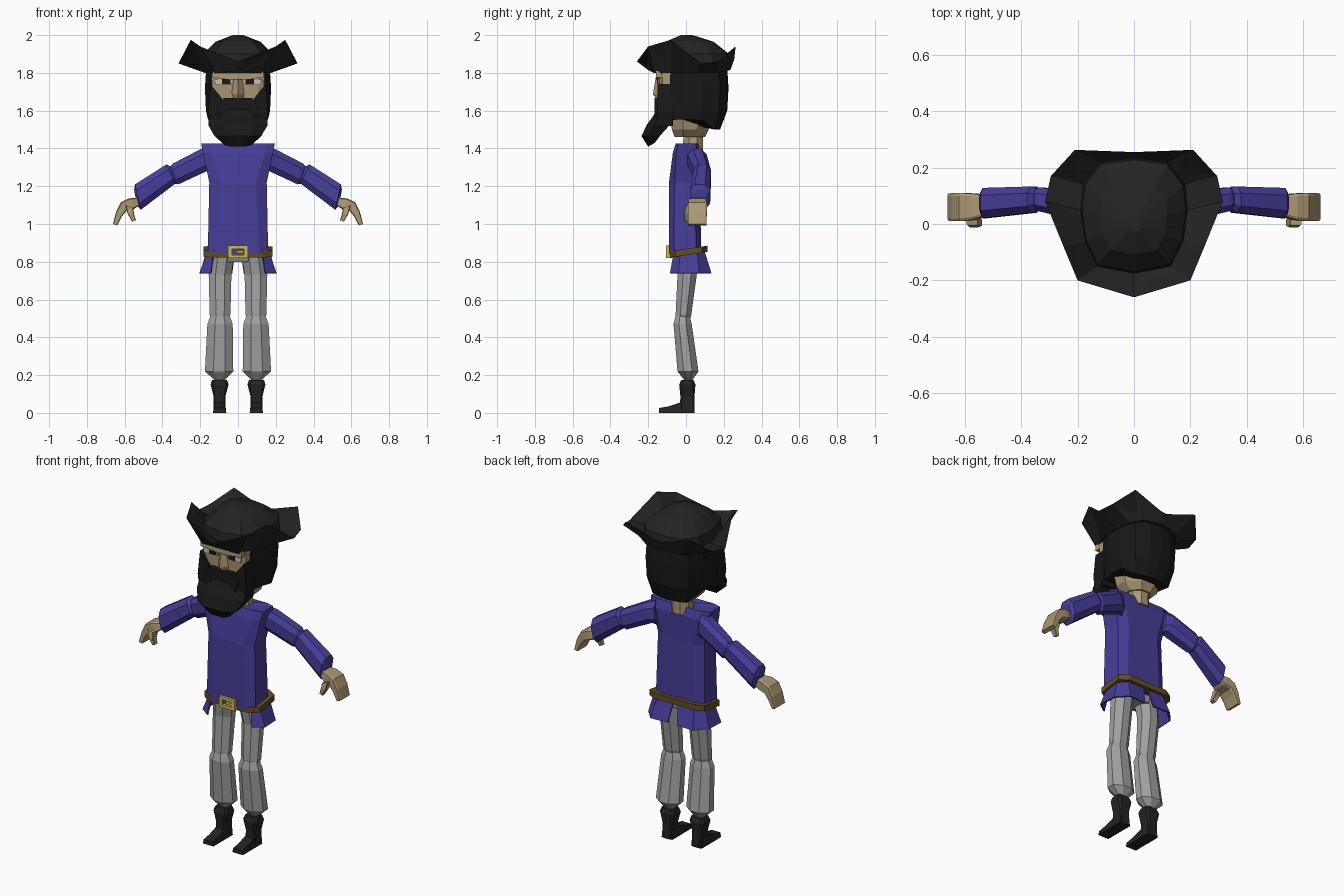
import bpy, bmesh, math
from mathutils import Vector


def mat(name, r, g, b):
    m = bpy.data.materials.new(name)
    m.diffuse_color = (r, g, b, 1)
    return m


HAT = mat("hat black", .017, .017, .017)
HAIR = mat("hair black", .009, .009, .009)
BLUE = mat("shirt blue", .062, .048, .32)
SKIN = mat("skin tan", .42, .32, .175)
GREY = mat("trouser grey", .36, .36, .36)
BELT = mat("belt brown", .13, .075, .014)
GOLD = mat("buckle gold", .60, .50, .08)
WHITE = mat("eye white", .55, .55, .50)


def finish(name, bm, material, mirror=False):
    bmesh.ops.recalc_face_normals(bm, faces=bm.faces)
    me = bpy.data.meshes.new(name)
    bm.to_mesh(me)
    bm.free()
    me.materials.append(material)
    ob = bpy.data.objects.new(name, me)
    bpy.context.collection.objects.link(ob)
    if mirror:
        md = ob.modifiers.new("mirror", 'MIRROR')
        md.use_mirror_merge = False
    return ob


def loft(name, rings, material, mirror=False, caps=(True, True), closed=True):
    """Skin a list of equally long point rings."""
    bm = bmesh.new()
    vs = [[bm.verts.new(p) for p in r] for r in rings]
    n = len(rings[0])
    for a, b in zip(vs, vs[1:]):
        for i in range(n if closed else n - 1):
            j = (i + 1) % n
            bm.faces.new((a[i], a[j], b[j], b[i]))
    if caps[0]:
        bm.faces.new(vs[0])
    if caps[1]:
        bm.faces.new(vs[-1])
    return finish(name, bm, material, mirror)


def oct_ring(x0, x1, y0, y1, z, c=.3, slope=0):
    """Chamfered rectangle at height z; slope tilts it along y."""
    dx, dy = (x1 - x0) * c, (y1 - y0) * c
    pts = [(x0 + dx, y0), (x1 - dx, y0), (x1, y0 + dy), (x1, y1 - dy),
           (x1 - dx, y1), (x0 + dx, y1), (x0, y1 - dy), (x0, y0 + dy)]
    return [(x, y, z + slope * y) for x, y in pts]


def arm_ring(xt, zt, xb, zb, y0, y1, c=.25):
    """Chamfered section between an upper and a lower edge."""
    t, b = Vector((xt, 0, zt)), Vector((xb, 0, zb))
    uv = [(c, 0), (1 - c, 0), (1, c), (1, 1 - c), (1 - c, 1), (c, 1), (0, 1 - c), (0, c)]
    return [t.lerp(b, v) + Vector((0, y0 + (y1 - y0) * u, 0)) for u, v in uv]


def full(half):
    """Complete a half ring running from front centre to back centre."""
    return half + [(-x, y, z) for x, y, z in half[-2:0:-1]]


def prism(name, pts, y0, y1, material, mirror=False):
    """Extrude an x-z outline from y0 to y1."""
    return loft(name, [[(x, y, z) for x, z in pts] for y in (y0, y1)], material, mirror)


# Hat: base, turned-up brim, crown
base = [(0, -.2, 1.815), (.12, -.17, 1.80), (.16, -.08, 1.80), (.175, .06, 1.80),
        (.165, .15, 1.80), (.11, .215, 1.81), (0, .235, 1.815)]
lip = [(0, -.26, 1.86), (.2, -.2, 1.94), (.25, -.08, 1.975), (.315, .08, 1.85),
       (.295, .17, 1.86), (.21, .263, 1.94), (0, .255, 1.87)]
crown = [(0, -.175), (.13, -.15), (.175, -.06), (.19, .05), (.18, .14), (.12, .22), (0, .235)]


def crown_ring(s, z):
    return full([(x * s, y * s, z) for x, y in crown])


loft("hat", [full(base), full(lip), crown_ring(1, 1.84), crown_ring(.97, 1.90),
             crown_ring(.62, 1.965), crown_ring(.15, 2.0)], HAT)

# Hair cap with a lower nape
hair = [(0, -.085), (.15, -.085), (.175, 0), (.172, .09), (.14, .18), (.07, .218), (0, .225)]
nape_z = [1.55, 1.55, 1.555, 1.55, 1.50, 1.50, 1.50]
nape_s = [1, 1, .96, .95, .85, .80, .80]
loft("hair", [full([(x * .96, y * .97, 1.83) for x, y in hair]),
              full([(x, y, 1.72) for x, y in hair]),
              full([(x * .97, y * .97, 1.60) for x, y in hair]),
              full([(x * s * .95, y * s, z) for (x, y), z, s in zip(hair, nape_z, nape_s)])], HAIR)

# Jaw, neck and face
loft("jaw", [oct_ring(-.13, .13, -.08, .13, 1.57), oct_ring(-.11, .11, -.075, .12, 1.50),
             oct_ring(-.07, .07, -.06, .10, 1.46)], SKIN)
loft("neck", [oct_ring(-.06, .06, -.02, .09, 1.38), oct_ring(-.055, .055, -.01, .09, 1.50)], SKIN)
loft("face", [oct_ring(-.135, .135, -.13, 0, 1.58, .12),
              oct_ring(-.14, .14, -.145, 0, 1.81, .12)], SKIN)
prism("brow", [(-.135, 1.775), (-.03, 1.765), (.03, 1.765), (.135, 1.775), (.135, 1.81), (-.135, 1.81)],
      -.16, -.10, SKIN)
loft("nose", [[(-.022, -.14, 1.79), (0, -.158, 1.79), (.022, -.14, 1.79)],
              [(-.035, -.135, 1.69), (0, -.175, 1.685), (.035, -.135, 1.69)],
              [(-.03, -.13, 1.65), (0, -.145, 1.65), (.03, -.13, 1.65)]], SKIN)
prism("eye", [(.032, 1.74), (.12, 1.735), (.125, 1.765), (.035, 1.768)], -.149, -.141, WHITE, True)
prism("pupil", [(.04, 1.742), (.085, 1.74), (.085, 1.768), (.04, 1.768)], -.153, -.147, HAIR, True)

# Beard: cheeks, moustache and jutting chin
prism("cheek_beard", [(.145, 1.74), (.085, 1.665), (.075, 1.52), (.15, 1.52), (.16, 1.6)],
      -.15, -.07, HAIR, True)
prism("moustache", [(0, 1.665), (.075, 1.668), (.11, 1.62), (.10, 1.55), (.07, 1.54), (.065, 1.60), (0, 1.61)],
      -.168, -.10, HAIR, True)


def beard_ring(w, yf, zf, yb, zb):
    ym, zm = yf * .65 + yb * .35, zf * .65 + zb * .35
    return [(-w, yb, zb), (-w, ym, zm), (-w * .5, yf, zf), (w * .5, yf, zf), (w, ym, zm), (w, yb, zb)]


loft("beard", [beard_ring(.12, -.135, 1.645, -.06, 1.63), beard_ring(.155, -.175, 1.57, -.07, 1.57),
               beard_ring(.155, -.205, 1.53, -.09, 1.52), beard_ring(.125, -.236, 1.465, -.135, 1.47),
               beard_ring(.07, -.20, 1.41, -.165, 1.43)], HAIR)

# Shirt body
loft("shirt", [oct_ring(-.16, .16, -.09, .08, .84, .15), oct_ring(-.152, .152, -.09, .075, 1.22, .18),
               oct_ring(-.185, .185, -.07, .08, 1.375, .12), oct_ring(-.195, .195, -.055, .065, 1.425, .12),
               oct_ring(-.07, .07, -.045, .06, 1.405, .2)], BLUE)

# Shirt tails: flared flap open at the front and back
tail = [(.13, -.065, .145, -.085), (.165, -.03, .205, -.04), (.17, .06, .20, .07),
        (.12, .10, .14, .135), (.015, .10, .03, .13)]
flap = loft("shirt_tail", [[(a, b, .85) for a, b, c, d in tail],
                           [(c, d, .74) for a, b, c, d in tail]], BLUE, True, (False, False), False)
flap.modifiers.new("cloth", 'SOLIDIFY').thickness = .008

# Belt and buckle
outer = [oct_ring(-.182, .182, -.085, .115, z, .15, .15) for z in (.835, .868)]
inner = [oct_ring(-.15, .15, -.07, .07, z, .15, .15) for z in (.868, .835)]
loft("belt", outer + inner + [outer[0]], BELT, caps=(False, False))
for nm, x0, x1, z0, z1 in (("buckle_top", -.052, .052, .868, .885), ("buckle_bottom", -.052, .052, .82, .837),
                           ("buckle_left", -.052, -.032, .837, .868), ("buckle_right", .032, .052, .837, .868),
                           ("buckle_pin", -.008, .03, .846, .860)):
    prism(nm, [(x0, z0), (x1, z0), (x1, z1), (x0, z1)], -.105, -.07, GOLD)

# Sleeves, hands and thumbs
loft("upper_sleeve", [arm_ring(.15, 1.41, .14, 1.27, 0, .09), arm_ring(.20, 1.395, .165, 1.28, .01, .11),
                      arm_ring(.345, 1.32, .315, 1.21, .045, .13),
                      arm_ring(.365, 1.295, .345, 1.215, .06, .12)], BLUE, True)
loft("fore_sleeve", [arm_ring(.345, 1.30, .325, 1.235, .06, .12), arm_ring(.38, 1.315, .33, 1.215, .04, .133),
                     arm_ring(.545, 1.21, .515, 1.075, .02, .128),
                     arm_ring(.55, 1.18, .535, 1.10, .04, .11)], BLUE, True)
loft("hand", [arm_ring(.53, 1.14, .52, 1.10, .03, .10, .1), arm_ring(.58, 1.135, .55, 1.08, .015, .108, .1),
              arm_ring(.62, 1.115, .59, 1.07, .01, .11, .1), arm_ring(.645, 1.065, .615, 1.04, .01, .11, .1),
              arm_ring(.662, 1.0, .64, .992, .012, .108, .1)], SKIN, True)
loft("thumb", [arm_ring(.595, 1.10, .555, 1.085, -.005, .05, .1), arm_ring(.585, 1.055, .55, 1.05, -.012, .025, .1),
               arm_ring(.56, 1.012, .54, 1.02, -.008, .018, .1)], SKIN, True)

# Hips and legs
loft("hips", [oct_ring(-.12, .12, -.05, .06, .80), oct_ring(-.14, .14, -.07, .07, .85)], GREY)
loft("thigh", [oct_ring(.02, .145, -.06, .06, .83), oct_ring(.035, .155, -.045, .057, .73),
               oct_ring(.04, .15, -.055, .028, .52), oct_ring(.05, .14, -.05, .018, .49)], GREY, True)
loft("calf", [oct_ring(.045, .145, -.055, .02, .515), oct_ring(.028, .162, -.066, .03, .47),
              oct_ring(.025, .175, -.045, .066, .22), oct_ring(.07, .125, -.01, .035, .175)], GREY, True)

# Boots
loft("boot_shaft", [oct_ring(.066, .13, -.032, .045, 0, .12), oct_ring(.066, .13, -.03, .045, .09, .12),
                    oct_ring(.05, .145, -.036, .05, .15, .15),
                    oct_ring(.058, .138, -.025, .04, .175, .15)], HAT, True)
loft("boot_foot", [[(.062, y, 0), (.132, y, 0), (.126, y, h), (.068, y, h)]
                   for y, h in ((-.142, .026), (-.09, .035), (-.03, .055), (.04, .055))], HAT, True)
